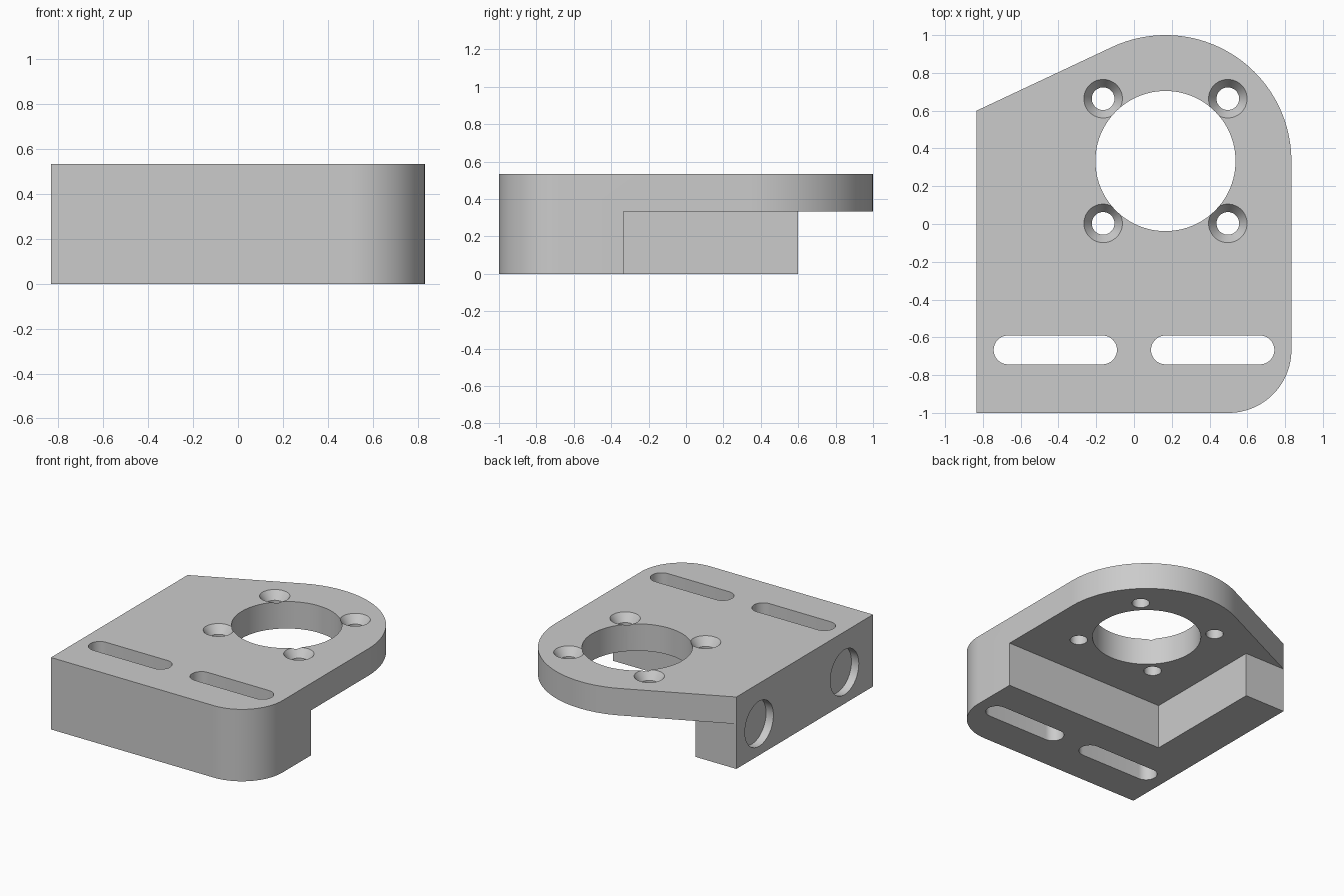
import bpy, bmesh
from math import pi, sin, cos, acos, atan2, hypot, radians
from mathutils import Matrix

cube = bpy.data.objects.get("Cube")
if cube:
    bpy.data.objects.remove(cube)

UNIT = 1 / 30
HALF_W, HEIGHT, PLATE_BOTTOM = 25 * UNIT, 16 * UNIT, 10 * UNIT
CX, CY = 5 * UNIT, 10 * UNIT        # centre of the large bore
NOSE_R, CORNER_R = 20 * UNIT, 10 * UNIT
LEG_END = 0.6

metal = bpy.data.materials.new("plain grey")
metal.use_nodes = True
grey = (0.6, 0.6, 0.6, 1)
metal.diffuse_color = grey
metal.node_tree.nodes["Principled BSDF"].inputs["Base Color"].default_value = grey


def arc(x, y, r, start, end, steps):
    angles = [start + (end - start) * i / steps for i in range(steps + 1)]
    return [(x + r * cos(a), y + r * sin(a)) for a in angles]


def new_object(name, bm):
    bmesh.ops.recalc_face_normals(bm, faces=bm.faces)
    mesh = bpy.data.meshes.new(name)
    bm.to_mesh(mesh)
    bm.free()
    mesh.materials.append(metal)
    obj = bpy.data.objects.new(name, mesh)
    bpy.context.collection.objects.link(obj)
    return obj


def prism(name, outline, z0, z1):
    bm = bmesh.new()
    face = bm.faces.new([bm.verts.new((x, y, z0)) for x, y in outline])
    top = bmesh.ops.extrude_face_region(bm, geom=[face])["geom"]
    verts = [v for v in top if isinstance(v, bmesh.types.BMVert)]
    bmesh.ops.translate(bm, verts=verts, vec=(0, 0, z1 - z0))
    return new_object(name, bm)


def cone(name, r1, r2, depth, matrix, sides=48):
    bm = bmesh.new()
    bmesh.ops.create_cone(bm, cap_ends=True, segments=sides, radius1=r1,
                          radius2=r2, depth=depth, matrix=matrix)
    return new_object(name, bm)


def cut(target, cutter):
    bpy.context.view_layer.objects.active = target
    mod = target.modifiers.new("cut", "BOOLEAN")
    mod.operation, mod.solver, mod.object = "DIFFERENCE", "EXACT", cutter
    bpy.ops.object.modifier_apply(modifier=mod.name)
    bpy.data.objects.remove(cutter)


# Bracket body: rounded front corner, round nose, tangent edge to the left corner
dx, dy = -HALF_W - CX, LEG_END - CY
tangent = atan2(dy, dx) - acos(NOSE_R / hypot(dx, dy))
outline = [(-HALF_W, -1)]
outline += arc(HALF_W - CORNER_R, -1 + CORNER_R, CORNER_R, -pi / 2, 0, 24)
outline += arc(CX, CY, NOSE_R, 0, tangent, 48)
outline += [(-HALF_W, LEG_END)]
body = prism("motor_bracket", outline, 0, HEIGHT)

# Open pocket below the plate, leaving an L of front and side legs
inner_x, inner_y, far = -0.5, -CY, 2
pocket = [(inner_x, inner_y), (far, inner_y), (far, far),
          (-far, far), (-far, LEG_END), (inner_x, LEG_END)]
cut(body, prism("pocket", pocket, -1, PLATE_BOTTOM))

# Large bore
cut(body, cone("bore", 0.371, 0.371, 3, Matrix.Translation((CX, CY, 0)), 96))

# Four countersunk screw holes
SINK = 0.06
for sx in (-1, 1):
    for sy in (-1, 1):
        x, y = CX + sx * 0.33, CY + sy * 0.33
        cut(body, cone("screw_hole", 0.06, 0.06, 3, Matrix.Translation((x, y, 0))))
        # the cone runs past the top by its own depth
        cut(body, cone("countersink", 0.06, 0.144, 2 * SINK,
                       Matrix.Translation((x, y, HEIGHT))))

# Two mounting slots through the front leg
SLOT_R, SLOT_Y = 0.0765, -20 * UNIT
for x0 in (-20 * UNIT, CX):
    slot = arc(x0 + 0.5, SLOT_Y, SLOT_R, -pi / 2, pi / 2, 20)
    slot += arc(x0, SLOT_Y, SLOT_R, pi / 2, 3 * pi / 2, 20)
    cut(body, prism("slot", slot, -1, 1))

# Two shallow round recesses in the side leg
for y in (CY, SLOT_Y):
    place = Matrix.Translation((-HALF_W, y, 7 * UNIT)) @ Matrix.Rotation(pi / 2, 4, "Y")
    cut(body, cone("side_recess", 5 * UNIT, 5 * UNIT, 0.12, place, 64))

bpy.ops.object.select_all(action="DESELECT")
body.select_set(True)
bpy.context.view_layer.objects.active = body
bpy.ops.object.shade_smooth_by_angle(angle=radians(25))
